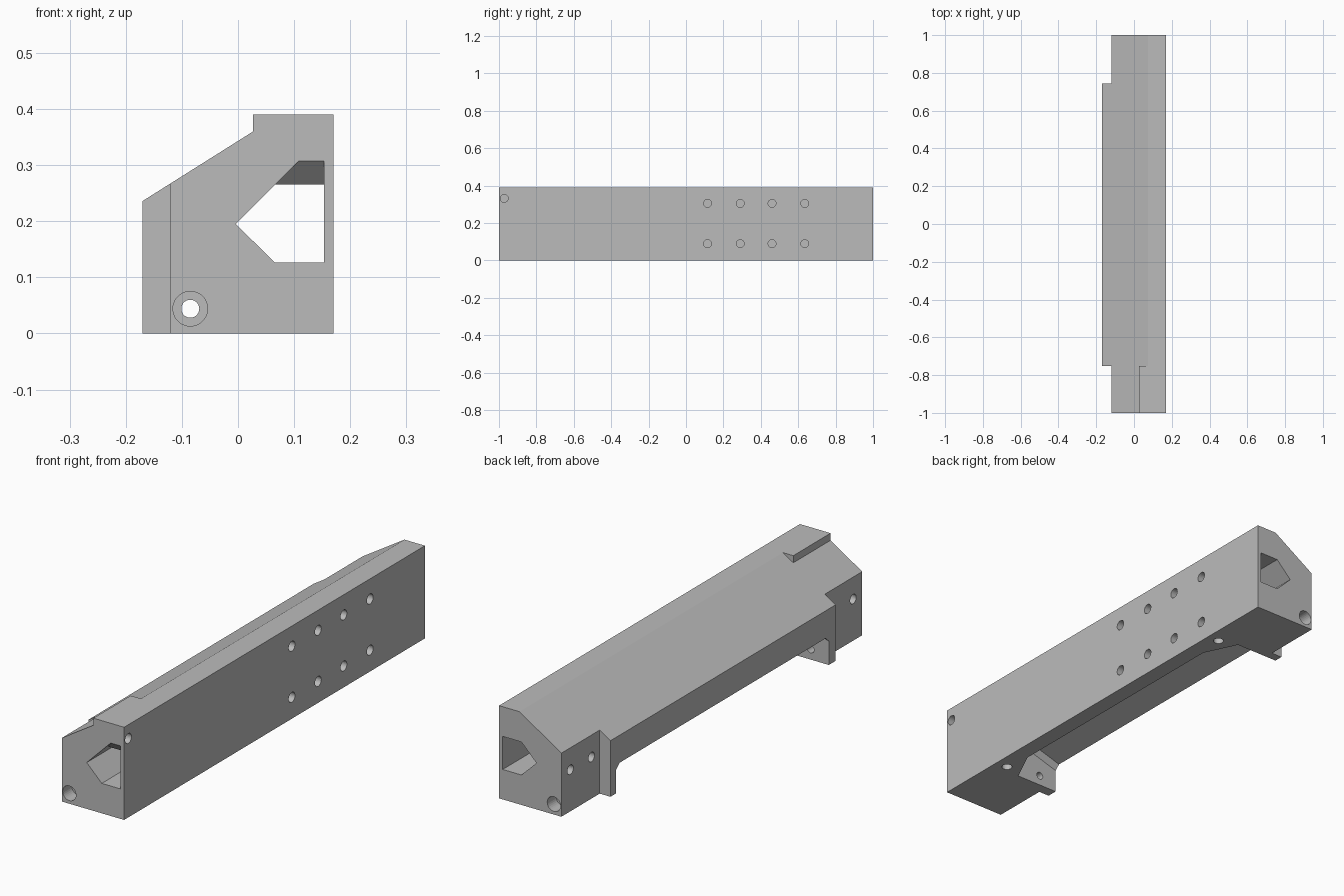
import bpy, bmesh
from mathutils import Vector

if "Cube" in bpy.data.objects:
    bpy.data.objects.remove(bpy.data.objects["Cube"])

grey = bpy.data.materials.new("plain_grey")
grey.use_nodes = True
COLOUR = (0.5, 0.5, 0.5, 1)
grey.diffuse_color = COLOUR
grey.node_tree.nodes["Principled BSDF"].inputs["Base Color"].default_value = COLOUR


def finish(name, bm):
    bmesh.ops.remove_doubles(bm, verts=bm.verts, dist=1e-5)
    bmesh.ops.recalc_face_normals(bm, faces=bm.faces)
    mesh = bpy.data.meshes.new(name)
    bm.to_mesh(mesh)
    bm.free()
    mesh.materials.append(grey)
    obj = bpy.data.objects.new(name, mesh)
    bpy.context.scene.collection.objects.link(obj)
    return obj


def loft(name, sections):
    """Solid through (y, [(x, z), ...]) sections."""
    bm = bmesh.new()
    rings = [[bm.verts.new((x, y, z)) for x, z in pts] for y, pts in sections]
    for a, b in zip(rings, rings[1:]):
        for i in range(len(a)):
            j = (i + 1) % len(a)
            bm.faces.new((a[i], a[j], b[j], b[i]))
    bm.faces.new(rings[0])
    bm.faces.new(rings[-1])
    return finish(name, bm)


def rod(name, start, end, radius):
    """Cylinder between two points."""
    start, end = Vector(start), Vector(end)
    axis = end - start
    bm = bmesh.new()
    bmesh.ops.create_cone(bm, cap_ends=True, segments=28, radius1=radius,
                          radius2=radius, depth=axis.length)
    turn = axis.to_track_quat('Z', 'Y').to_matrix().to_4x4()
    bmesh.ops.transform(bm, matrix=turn, verts=bm.verts)
    bmesh.ops.translate(bm, vec=(start + end) / 2, verts=bm.verts)
    return finish(name, bm)


def cut(target, cutter):
    cutter.hide_render = True
    mod = target.modifiers.new("cut", 'BOOLEAN')
    mod.operation = 'DIFFERENCE'
    mod.solver = 'EXACT'
    mod.object = cutter
    bpy.context.view_layer.objects.active = target
    bpy.ops.object.modifier_apply(modifier=mod.name)
    bpy.data.objects.remove(cutter)


# Housing with sloped roof and a raised ledge at the front end
def housing_profile(ledge_corner):
    return [(-.17, 0), (-.17, .236), (.027, .36), ledge_corner,
            (.075, .39), (.17, .39), (.17, 0)]


raised, sloped = housing_profile((.027, .39)), housing_profile((.051, .375))
housing = loft("housing", [(-1, raised), (-.752, raised), (-.752, sloped), (1, sloped)])

# Narrower ends
for y0, y1 in ((-1.1, -.752), (.745, 1.1)):
    side = [(-.3, -.1), (-.3, .5), (-.12, .5), (-.12, -.1)]
    cut(housing, loft("end_step", [(y0, side), (y1, side)]))


# Underside pocket between the two feet
def pocket_profile(x_max, drop):
    return [(-.3, -.05), (-.3, .081 - drop), (-.04, .159 - drop),
            (x_max, .119 - x_max - drop), (x_max, -.05)]


half = [(.565, pocket_profile(.1, 0)), (.685, pocket_profile(.042, 0)),
        (.707, pocket_profile(.033, .02))]
cut(housing, loft("pocket", [(-y, p) for y, p in reversed(half)] + half))


# Five sided tunnel, with a ramped ceiling at the front mouth
def tunnel_profile(top):
    return [(-.004, .195), (top - .199, top), (.153, top), (.153, .126), (.066, .126)]


cut(housing, loft("tunnel", [(-1.01, tunnel_profile(.317)), (-.958, tunnel_profile(.265)),
                             (1.01, tunnel_profile(.265))]))

# Long bolt hole with counterbores
cut(housing, rod("bolt_hole", (-.085, -1.1, .044), (-.085, 1.1, .044), .016))
for s in (-1, 1):
    cut(housing, rod("counterbore", (-.085, s * 1.1, .044), (-.085, s * .94, .044), .031))

# Blind holes in the flat side
side_holes = [(y, z) for y in (.115, .29, .46, .635) for z in (.09, .305)]
for y, z in side_holes + [(-.972, .332)]:
    cut(housing, rod("side_hole", (.2, y, z), (.08, y, z), .021))

# Blind holes in the narrow ends and the base
for s in (-1, 1):
    for y in (.94, .8):
        cut(housing, rod("end_hole", (-.2, s * y, .175), (-.05, s * y, .175), .02))
    cut(housing, rod("base_hole", (.115, s * .68, -.05), (.115, s * .68, .08), .021))
